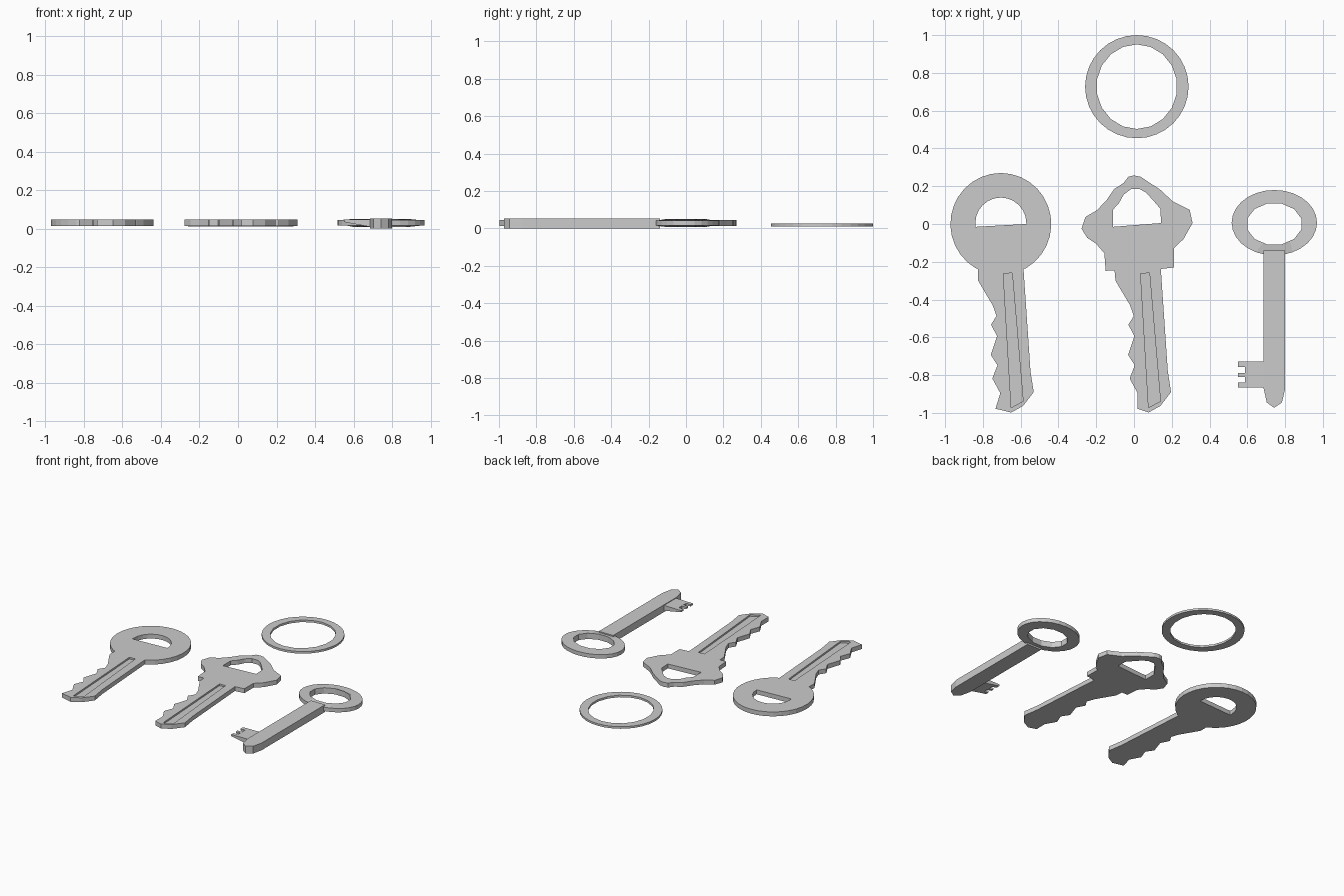
import bpy, bmesh
from math import cos, sin, radians


def arc(cx, cy, rx, ry, a0, a1, n, closed=True):
    """Points along an ellipse arc in degrees; closed skips the last point."""
    m = n if closed else n + 1
    return [(cx + rx * cos(radians(a0 + (a1 - a0) * i / n)),
             cy + ry * sin(radians(a0 + (a1 - a0) * i / n))) for i in range(m)]


def prism(name, pts, z0, z1):
    """Extrude a flat outline between two heights."""
    bm = bmesh.new()
    f = bm.faces.new([bm.verts.new((x, y, z0)) for x, y in pts])
    ext = bmesh.ops.extrude_face_region(bm, geom=[f])
    for v in ext["geom"]:
        if isinstance(v, bmesh.types.BMVert):
            v.co.z = z1
    bmesh.ops.recalc_face_normals(bm, faces=bm.faces)
    me = bpy.data.meshes.new(name)
    bm.to_mesh(me)
    bm.free()
    ob = bpy.data.objects.new(name, me)
    bpy.context.collection.objects.link(ob)
    return ob


def cut(ob, pts, z0=-0.1, z1=0.1):
    """Cut a prism out of an object and drop the cutter."""
    cutter = prism("cutter", pts, z0, z1)
    cutter.hide_render = True
    mod = ob.modifiers.new("cut", 'BOOLEAN')
    mod.operation = 'DIFFERENCE'
    mod.solver = 'EXACT'
    mod.object = cutter
    bpy.context.view_layer.objects.active = ob
    bpy.ops.object.modifier_apply(modifier=mod.name)
    bpy.data.objects.remove(cutter)


def shift(pts, dx):
    return [(x + dx, y) for x, y in pts]


Z0, Z1 = 0.014, 0.046

# Toothed blade outline and groove, shared by both modern keys (left side down, right side up)
blade = [(-0.825, -0.30), (-0.79, -0.36), (-0.748, -0.43), (-0.728, -0.487),
         (-0.757, -0.533), (-0.725, -0.593), (-0.758, -0.693), (-0.723, -0.748),
         (-0.75, -0.818), (-0.708, -0.895), (-0.733, -0.978), (-0.65, -0.998),
         (-0.587, -0.963), (-0.531, -0.89), (-0.548, -0.78), (-0.585, -0.238)]
groove = [(-0.692, -0.262), (-0.65, -0.972), (-0.587, -0.938), (-0.645, -0.26)]

# Round-headed key
round_key = prism("round_key",
                  blade + arc(-0.705, 0, 0.267, 0.27, -60, 240, 26, False)
                  + [(-0.825, -0.238)], Z0, Z1)
cut(round_key, arc(-0.705, 0.005, 0.135, 0.135, 0, 180, 12, False)
    + [(-0.84, -0.015), (-0.57, 0.0)])
cut(round_key, groove, Z1 - 0.012, 0.1)

# Key with the shaped head
blade2 = shift(blade, 0.727)
blade2[10] = (0.018, -0.978)
head = [(0.212, -0.23), (0.212, -0.127), (0.262, -0.08), (0.31, 0.005), (0.295, 0.075),
        (0.205, 0.12), (0.135, 0.185), (0.08, 0.22), (0.035, 0.25), (0.0, 0.257),
        (-0.03, 0.25), (-0.055, 0.217), (-0.105, 0.185), (-0.145, 0.127),
        (-0.195, 0.074), (-0.257, 0.037), (-0.278, -0.025), (-0.247, -0.074),
        (-0.20, -0.105), (-0.157, -0.155), (-0.15, -0.248), (-0.103, -0.245)]
shaped_key = prism("shaped_key", blade2 + head, Z0, Z1)
cut(shaped_key, [(-0.112, -0.015), (0.143, 0.005), (0.14, 0.08), (0.11, 0.115),
                 (0.065, 0.165), (0.03, 0.185), (-0.015, 0.185), (-0.055, 0.155),
                 (-0.08, 0.11), (-0.112, 0.075)])
cut(shaped_key, shift(groove, 0.727), Z1 - 0.012, 0.1)

# Old-style key: oval bow, thicker around its hole
bow = prism("old_key_bow", arc(0.743, 0.007, 0.226, 0.173, 0, 360, 28), 0.015, 0.043)
cut(bow, arc(0.743, 0.0, 0.148, 0.112, 15, 375, 12))
for v in bow.data.vertices:
    if ((v.co.x - 0.743) / 0.226) ** 2 + ((v.co.y - 0.007) / 0.173) ** 2 < 0.7:
        v.co.z = 0.008 if v.co.z < 0.03 else 0.05

# Old-style key: shank with a rounded tip
prism("old_key_shank", [(0.685, -0.14), (0.685, -0.865), (0.703, -0.945), (0.742, -0.973),
                        (0.783, -0.945), (0.80, -0.873), (0.80, -0.14)], 0.0, 0.053)

# Old-style key: three-toothed bit, thinning towards the teeth
bit_pts = [(0.69, -0.865)]
for y0, y1 in ((-0.865, -0.84), (-0.81, -0.79), (-0.757, -0.727)):
    bit_pts += [(0.587, y0), (0.55, y0), (0.55, y1), (0.587, y1)]
bit_pts = [bit_pts[0]] + bit_pts[2:-1] + [(0.69, -0.727)]
bit = prism("old_key_bit", bit_pts, 0.0, 1.0)
for v in bit.data.vertices:
    t = (v.co.x - 0.55) / 0.14
    v.co.z = (0.046 + 0.002 * t) if v.co.z > 0.5 else (0.034 - 0.026 * t)

# Flat key ring
ring = prism("key_ring", arc(0.015, 0.727, 0.274, 0.273, 0, 360, 32), 0.011, 0.026)
cut(ring, arc(0.015, 0.727, 0.214, 0.224, 10, 370, 18))
